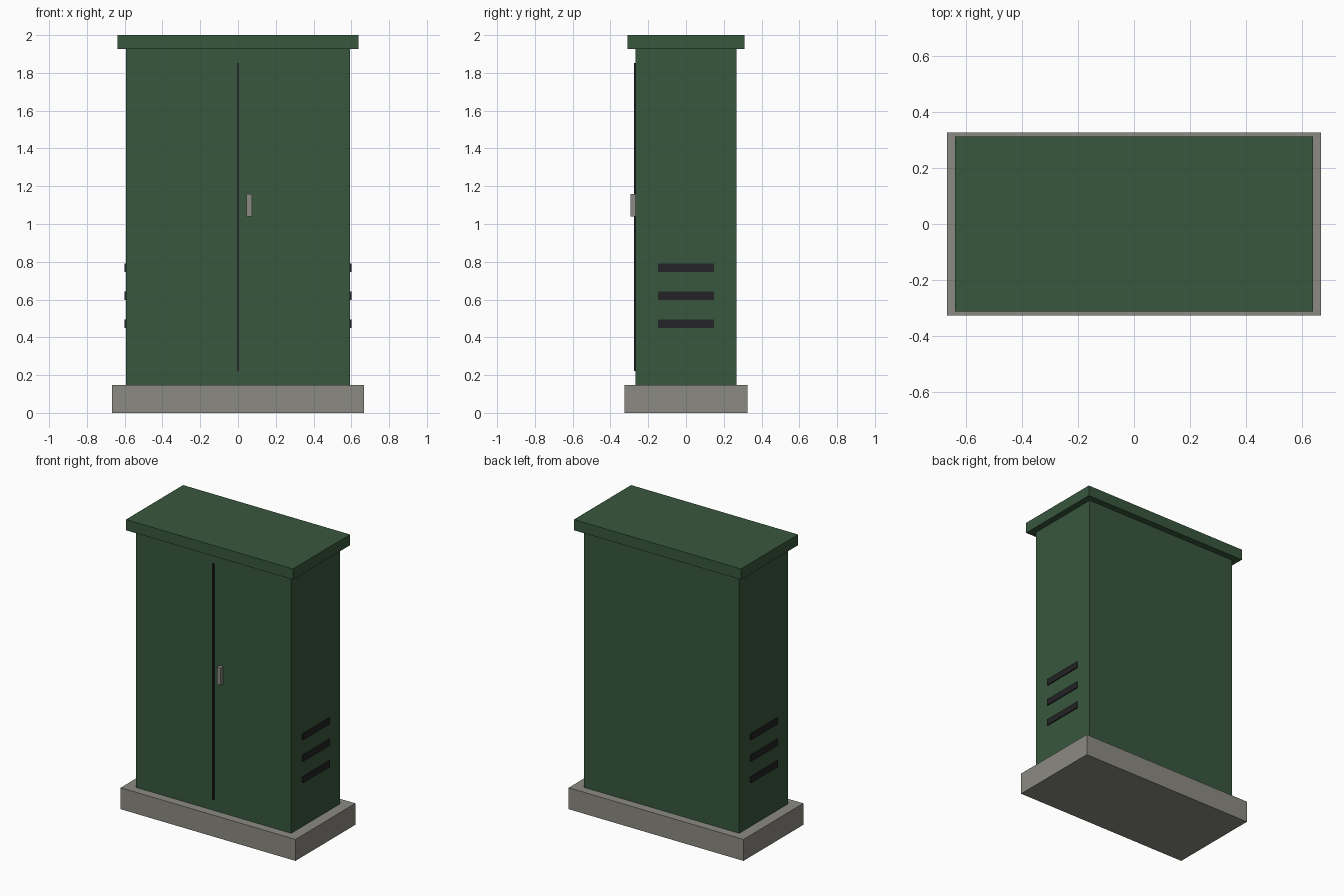
import bpy

default = bpy.data.objects.get("Cube")
if default:
    bpy.data.objects.remove(default, do_unlink=True)


def make_material(name, rgb):
    mat = bpy.data.materials.new(name)
    mat.use_nodes = True
    mat.diffuse_color = (*rgb, 1)
    bsdf = next(n for n in mat.node_tree.nodes if n.type == "BSDF_PRINCIPLED")
    bsdf.inputs["Base Color"].default_value = (*rgb, 1)
    return mat


def box(name, low, high, mat):
    """Axis-aligned box between two opposite corners."""
    centre = [(a + b) / 2 for a, b in zip(low, high)]
    size = [b - a for a, b in zip(low, high)]
    bpy.ops.mesh.primitive_cube_add(size=1, location=centre)
    obj = bpy.context.object
    obj.name = name
    obj.scale = size
    bpy.ops.object.transform_apply(location=False, rotation=False, scale=True)
    obj.data.materials.append(mat)
    return obj


green = make_material("cabinet green", (0.039, 0.096, 0.047))
grey = make_material("concrete grey", (0.26, 0.255, 0.225))
dark = make_material("dark gap", (0.017, 0.017, 0.019))

# Plinth, cabinet body and overhanging lid
box("plinth", (-0.667, -0.326, 0), (0.667, 0.326, 0.148), grey)
box("cabinet_body", (-0.593, -0.267, 0.148), (0.593, 0.267, 1.926), green)
box("lid", (-0.637, -0.311, 1.926), (0.637, 0.311, 2), green)

# Door gap and handle on the front
box("door_gap", (-0.006, -0.274, 0.222), (0.006, -0.266, 1.852), dark)
box("door_handle", (0.044, -0.294, 1.041), (0.074, -0.266, 1.159), grey)

# Three vent slots on each side
for side, sign in (("left", 1), ("right", -1)):
    for i in range(3):
        z = 0.472 + i * 0.148
        x_in, x_out = sorted((sign * 0.59, sign * 0.6))
        box(f"{side}_vent_{i + 1}", (x_in, -0.148, z - 0.022),
            (x_out, 0.148, z + 0.022), dark)
